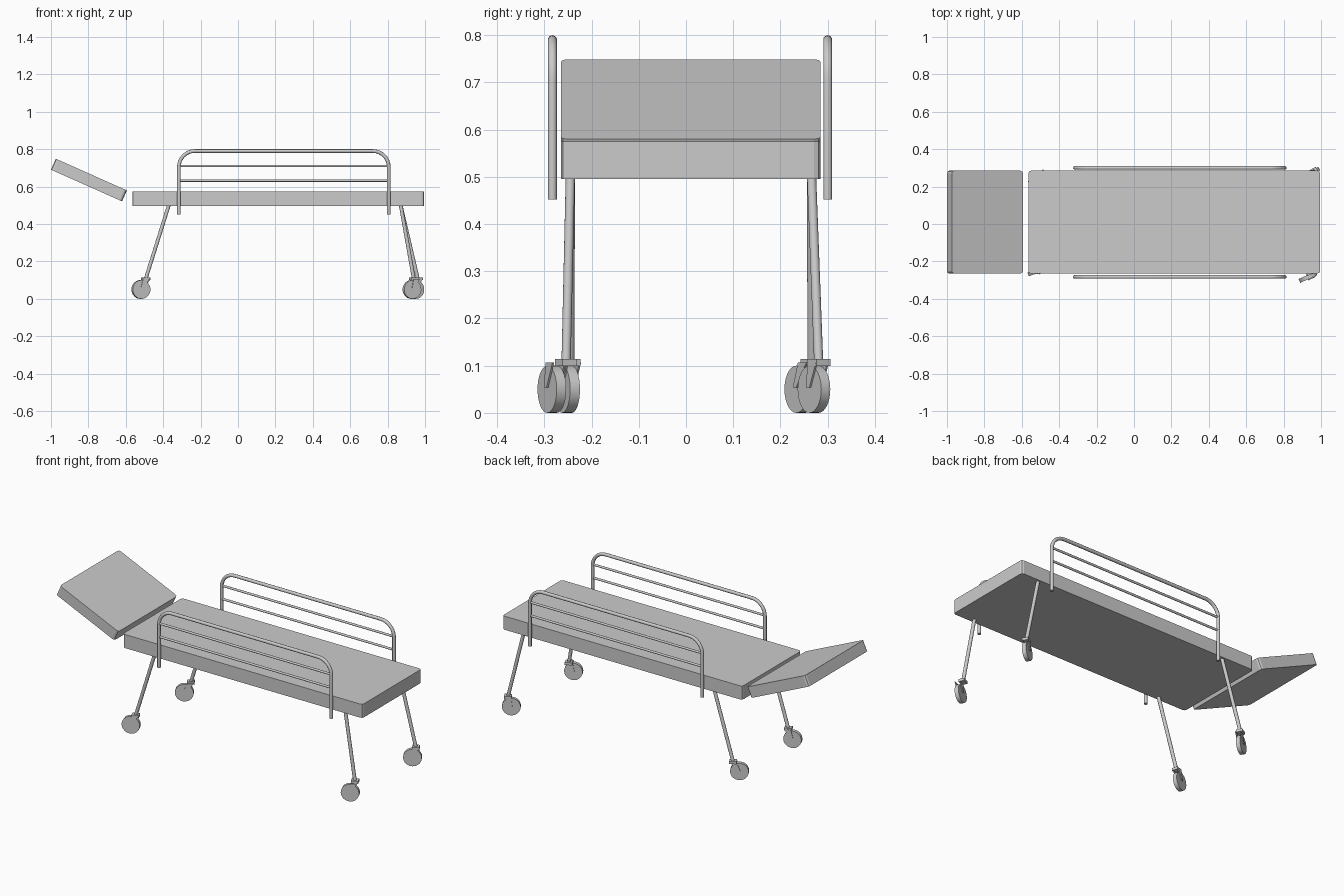
import bpy, bmesh
from math import radians, sin, cos, pi
from mathutils import Vector, Matrix

if "Cube" in bpy.data.objects:
    bpy.data.objects.remove(bpy.data.objects["Cube"])


def finish(name, bm, matrix=Matrix(), smooth=False):
    bm.transform(matrix)
    bmesh.ops.recalc_face_normals(bm, faces=bm.faces)
    me = bpy.data.meshes.new(name)
    bm.to_mesh(me)
    bm.free()
    ob = bpy.data.objects.new(name, me)
    bpy.context.collection.objects.link(ob)
    if smooth:
        bpy.context.view_layer.objects.active = ob
        ob.select_set(True)
        bpy.ops.object.shade_smooth_by_angle(angle=radians(35))
        ob.select_set(False)
    return ob


def slab(name, size, center, tilt=0):
    # Cushion with clipped upright corners
    bm = bmesh.new()
    bmesh.ops.create_cube(bm, size=1, matrix=Matrix.Diagonal((*size, 1)))
    upright = [e for e in bm.edges if abs(e.verts[0].co.z - e.verts[1].co.z) > 0.01]
    bmesh.ops.bevel(bm, geom=upright, offset=0.014, segments=2, profile=0.5, affect='EDGES')
    return finish(name, bm, Matrix.Translation(center) @ Matrix.Rotation(tilt, 4, 'Y'))


def rod(name, a, b, r):
    a, b = Vector(a), Vector(b)
    d = b - a
    bm = bmesh.new()
    bmesh.ops.create_cone(bm, cap_ends=True, segments=16, radius1=r, radius2=r, depth=d.length)
    m = Matrix.Translation((a + b) / 2) @ d.to_track_quat('Z', 'Y').to_matrix().to_4x4()
    return finish(name, bm, m, True)


def tube(name, pts, r):
    cu = bpy.data.curves.new(name, 'CURVE')
    cu.dimensions = '3D'
    cu.bevel_depth = r
    cu.bevel_resolution = 3
    cu.use_fill_caps = True
    sp = cu.splines.new('POLY')
    sp.points.add(len(pts) - 1)
    for p, co in zip(sp.points, pts):
        p.co = (*co, 1)
    ob = bpy.data.objects.new(name, cu)
    bpy.context.collection.objects.link(ob)


# Mattress and raised head section
slab("mattress", (1.56, 0.55, 0.08), (0.215, 0.01, 0.535))
slab("head_section", (0.416, 0.55, 0.064), (-0.797, 0.01, 0.635), radians(24))

# Side rails: bent outer tube plus two bars
X0, X1, TOP, R = -0.316, 0.806, 0.79, 0.085
for side, y in (("front", -0.283), ("back", 0.30)):
    path = [(X0, y, 0.452)]
    for cx, start in ((X0 + R, pi), (X1 - R, pi / 2)):
        for i in range(9):
            t = start - i * pi / 16
            path.append((cx + R * cos(t), y, TOP - R + R * sin(t)))
    path.append((X1, y, 0.452))
    tube(side + "_rail_frame", path, 0.0098)
    for n, z in (("upper", 0.71), ("lower", 0.632)):
        rod(f"{side}_rail_{n}_bar", (X0, y, z), (X1, y, z), 0.0065)


def caster(name, pivot, center, ang):
    turn = Matrix.Rotation(ang, 4, 'Z')
    base = Matrix.Translation(center) @ turn
    # Wheel
    bm = bmesh.new()
    bmesh.ops.create_cone(bm, cap_ends=True, segments=32, radius1=0.05, radius2=0.05, depth=0.022)
    finish(name + "_wheel", bm, base @ Matrix.Rotation(pi / 2, 4, 'X'), True)
    # Fork plate
    bm = bmesh.new()
    bmesh.ops.create_cube(bm, size=1, matrix=Matrix.Diagonal((0.04, 0.034, 0.015, 1)))
    finish(name + "_plate", bm, Matrix.Translation(pivot) @ turn)
    # Tapered fork prongs
    top = base.inverted() @ Vector(pivot)
    bm = bmesh.new()
    for s in (-1, 1):
        prof = [(top.x - 0.018, top.z), (top.x + 0.018, top.z), (0.008, 0.004), (-0.006, 0.004)]
        f = bm.faces.new([bm.verts.new((x, s * 0.012, z)) for x, z in prof])
        ex = bmesh.ops.extrude_face_region(bm, geom=[f])
        vs = [v for v in ex['geom'] if isinstance(v, bmesh.types.BMVert)]
        bmesh.ops.translate(bm, verts=vs, vec=(0, s * 0.004, 0))
    finish(name + "_fork", bm, base)


# Splayed legs, each with a swivelled caster: top, foot, wheel centre, swivel
legs = {
    "head_front": ((-0.370, -0.245), (-0.494, -0.246), (-0.519, -0.252), 20),
    "head_back": ((-0.370, 0.266), (-0.494, 0.267), (-0.519, 0.243), 30),
    "foot_front": ((0.870, -0.245), (0.940, -0.254), (0.930, -0.284), 24),
    "foot_back": ((0.870, 0.266), (0.962, 0.281), (0.947, 0.271), 30),
}
for name, (t, f, w, a) in legs.items():
    rod(name + "_leg", (*t, 0.50), (*f, 0.105), 0.0098)
    caster(name + "_caster", Vector((*f, 0.107)), Vector((*w, 0.05)), radians(a))
